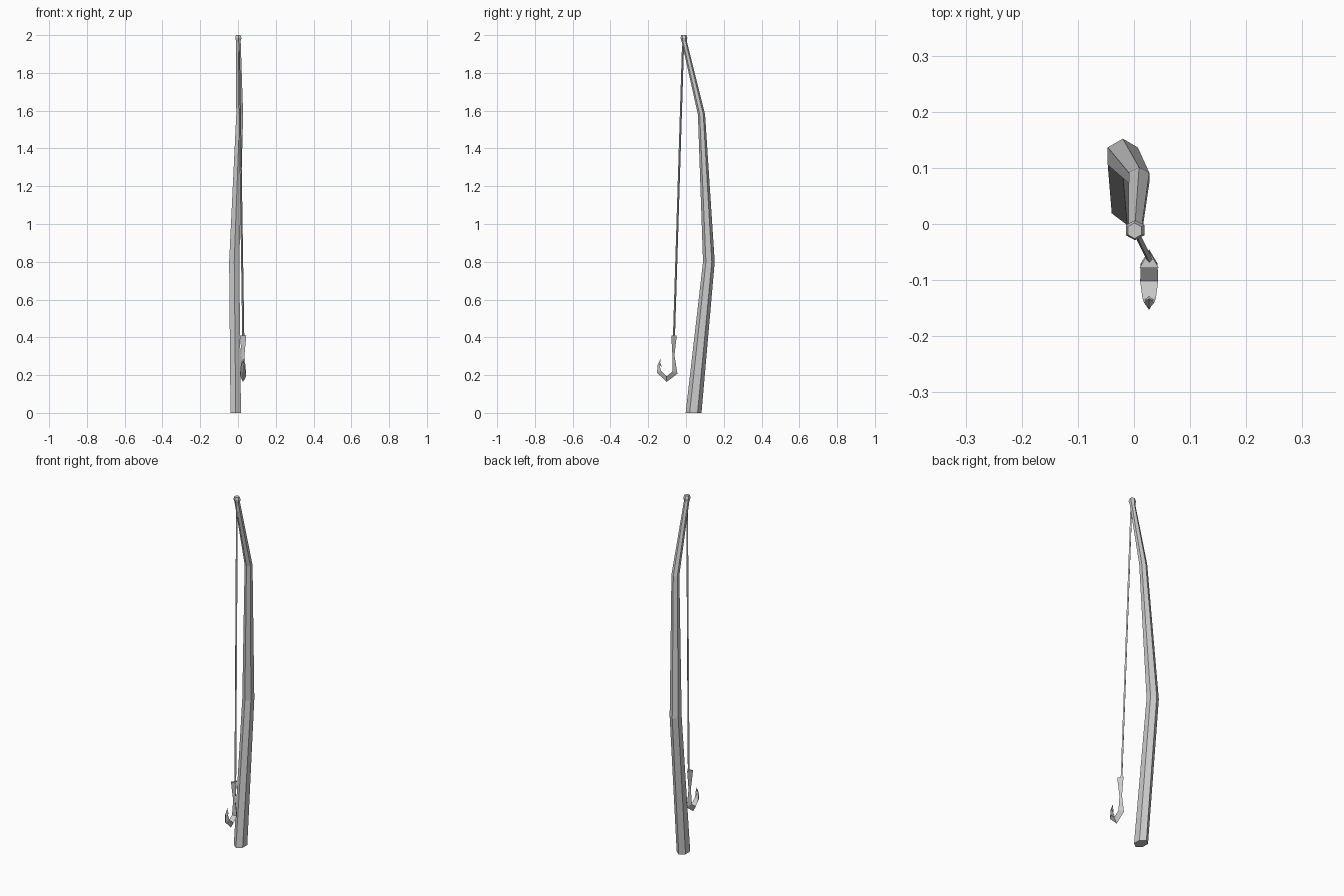
import bpy
from math import cos, sin, pi
from mathutils import Vector

if "Cube" in bpy.data.objects:
    bpy.data.objects.remove(bpy.data.objects["Cube"])


def loft(name, rings):
    """Skin a list of equal-length rings and cap both ends."""
    n = len(rings[0])
    verts = [v for ring in rings for v in ring]
    faces = [(r * n + i, r * n + (i + 1) % n, (r + 1) * n + (i + 1) % n, (r + 1) * n + i)
             for r in range(len(rings) - 1) for i in range(n)]
    faces += [tuple(reversed(range(n))), tuple(range(len(verts) - n, len(verts)))]
    mesh = bpy.data.meshes.new(name)
    mesh.from_pydata(verts, [], faces)
    obj = bpy.data.objects.new(name, mesh)
    bpy.context.collection.objects.link(obj)
    bpy.context.view_layer.objects.active = obj
    obj.select_set(True)
    bpy.ops.object.mode_set(mode='EDIT')
    bpy.ops.mesh.select_all(action='SELECT')
    bpy.ops.mesh.normals_make_consistent(inside=False)
    bpy.ops.object.mode_set(mode='OBJECT')
    obj.select_set(False)
    return obj


def ring(x, y, z, rx, ry, n=6):
    """Horizontal polygon with a corner on the y axis."""
    return [(x + rx * sin(2 * pi * i / n), y + ry * cos(2 * pi * i / n), z) for i in range(n)]


# Bent, tapering hexagonal rod
loft("rod", [
    ring(-0.012, 0.040, 0.00, 0.032, 0.042),
    ring(-0.020, 0.121, 0.80, 0.031, 0.031),
    ring(0.009, 0.082, 1.58, 0.021, 0.019),
    ring(0.002, -0.010, 1.97, 0.014, 0.014),
])

# Small knob at the rod tip
loft("rod_tip", [
    ring(0.002, -0.009, 1.962, 0.012, 0.013),
    ring(0.002, -0.011, 1.985, 0.019, 0.018),
    ring(0.001, -0.012, 2.000, 0.014, 0.014),
])

# Taut line from tip to hook
loft("fishing_line", [
    ring(0.004, -0.015, 1.975, 0.0055, 0.0055, 4),
    ring(0.028, -0.064, 0.395, 0.0055, 0.0055, 4),
])


def tri(y, z, dy, dz, half_width, inner, outer):
    """Triangular hook section: flat side toward (dy, dz), ridge away from it."""
    d = Vector((0, dy, dz)).normalized()
    c = Vector((0.027, y, z))
    side = Vector((half_width, 0, 0))
    return [c + d * inner - side, c + d * inner + side, c - d * outer]


# Hook: flared shank, bend and inward-facing point
loft("hook", [
    tri(-0.066, 0.410, -1, 0, 0.017, 0.012, 0.017),
    tri(-0.067, 0.305, -1, 0, 0.007, 0.005, 0.006),
    tri(-0.058, 0.214, -1, 0.5, 0.015, 0.014, 0.014),
    tri(-0.102, 0.180, 0, 1, 0.016, 0.014, 0.016),
    tri(-0.144, 0.217, 1, 0.5, 0.012, 0.013, 0.010),
    tri(-0.146, 0.252, 1, -0.3, 0.009, 0.006, 0.005),
    tri(-0.134, 0.286, 1, -0.3, 0.001, 0.001, 0.001),
])

# Barb pointing back into the bend
loft("hook_barb", [
    tri(-0.142, 0.262, 1, 0.3, 0.008, 0.007, 0.003),
    tri(-0.130, 0.244, 1, 0.3, 0.001, 0.001, 0.001),
])
